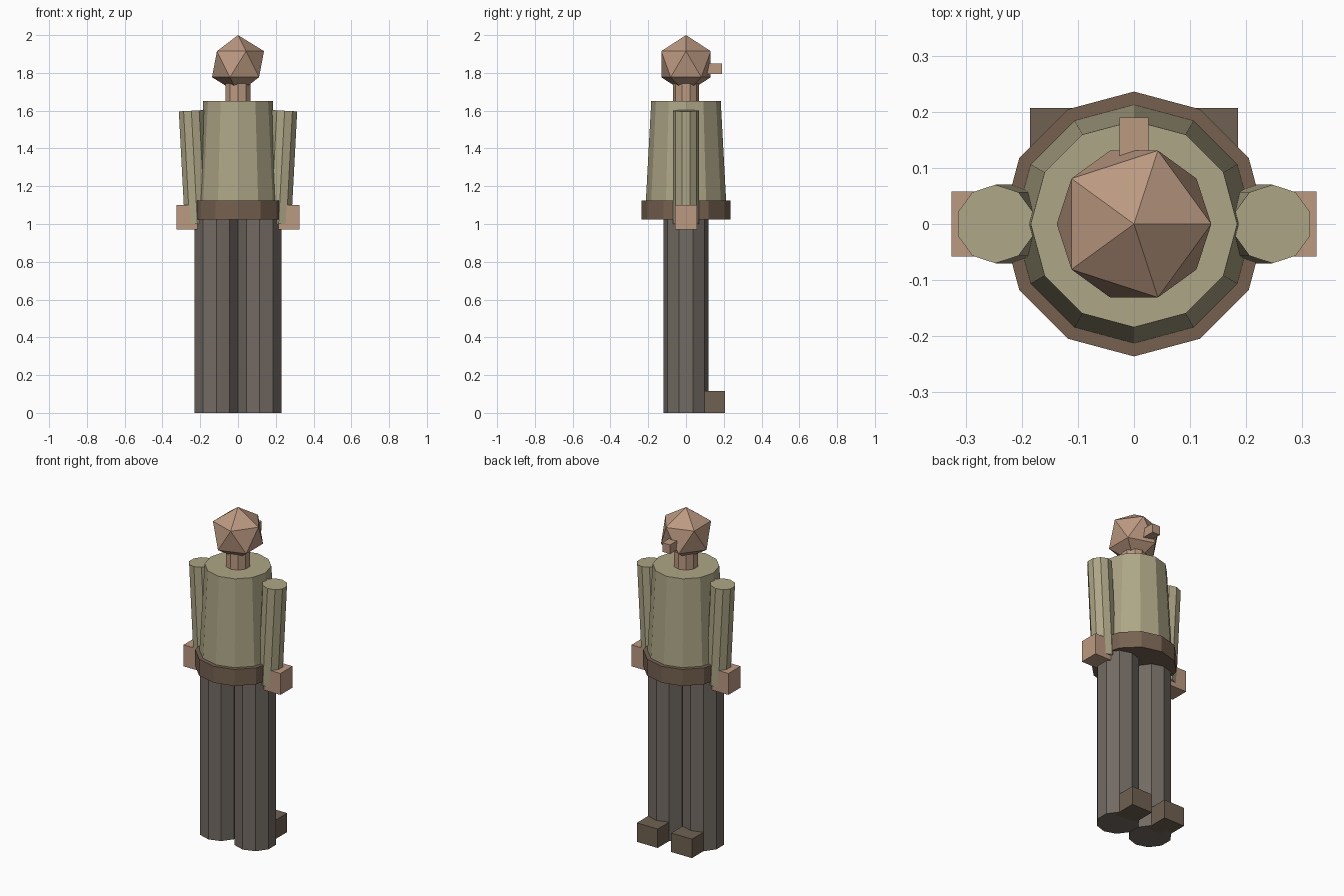
import bpy
from math import atan2

if "Cube" in bpy.data.objects:
    bpy.data.objects.remove(bpy.data.objects["Cube"])


def material(name, rgb):
    m = bpy.data.materials.new(name)
    m.diffuse_color = (*rgb, 1)
    m.use_nodes = True
    m.node_tree.nodes["Principled BSDF"].inputs["Base Color"].default_value = m.diffuse_color
    return m


SKIN = material("skin", (0.50, 0.32, 0.22))
SHIRT = material("shirt", (0.42, 0.38, 0.24))
BELT = material("belt_leather", (0.18, 0.12, 0.08))
TROUSERS = material("trouser_cloth", (0.17, 0.145, 0.125))
SHOE = material("shoe_leather", (0.16, 0.12, 0.085))


def finish(name, mat):
    o = bpy.context.object
    o.name = name
    o.data.materials.append(mat)
    return o


def tube(name, mat, sides, r1, r2, z1, z2, x=0):
    bpy.ops.mesh.primitive_cone_add(vertices=sides, radius1=r1, radius2=r2,
                                    depth=z2 - z1, location=(x, 0, (z1 + z2) / 2))
    return finish(name, mat)


def box(name, mat, lo, hi):
    bpy.ops.mesh.primitive_cube_add(size=1, location=[(a + b) / 2 for a, b in zip(lo, hi)])
    o = finish(name, mat)
    o.scale = [b - a for a, b in zip(lo, hi)]
    return o


# Torso, belt and neck
tube("torso", SHIRT, 12, 0.217, 0.184, 1.04, 1.65)
tube("belt", BELT, 12, 0.236, 0.236, 1.025, 1.125)
tube("neck", SKIN, 10, 0.07, 0.07, 1.62, 1.76)

# Head and nose
bpy.ops.mesh.primitive_ico_sphere_add(subdivisions=1, radius=0.154, location=(0, 0, 1.846))
finish("head", SKIN)
box("nose", SKIN, (-0.026, 0.10, 1.795), (0.026, 0.19, 1.85))

# Limbs on both sides
for side, s in (("left", -1), ("right", 1)):
    tube(side + "_leg", TROUSERS, 10, 0.12, 0.12, 0, 1.03, s * 0.115)
    foot = box(side + "_foot", SHOE, (-0.07, 0.06, 0), (0.07, 0.207, 0.115))
    foot.location.x = s * 0.115
    # Sleeve leans in toward the hip
    arm = tube(side + "_arm", SHIRT, 10, 0.07, 0.07, 1.0, 1.6, s * 0.231)
    arm.rotation_euler.y = s * atan2(0.053, 1)
    hand = box(side + "_hand", SKIN, (-0.065, -0.058, 0.97), (0.065, 0.058, 1.10))
    hand.location.x = s * 0.26
